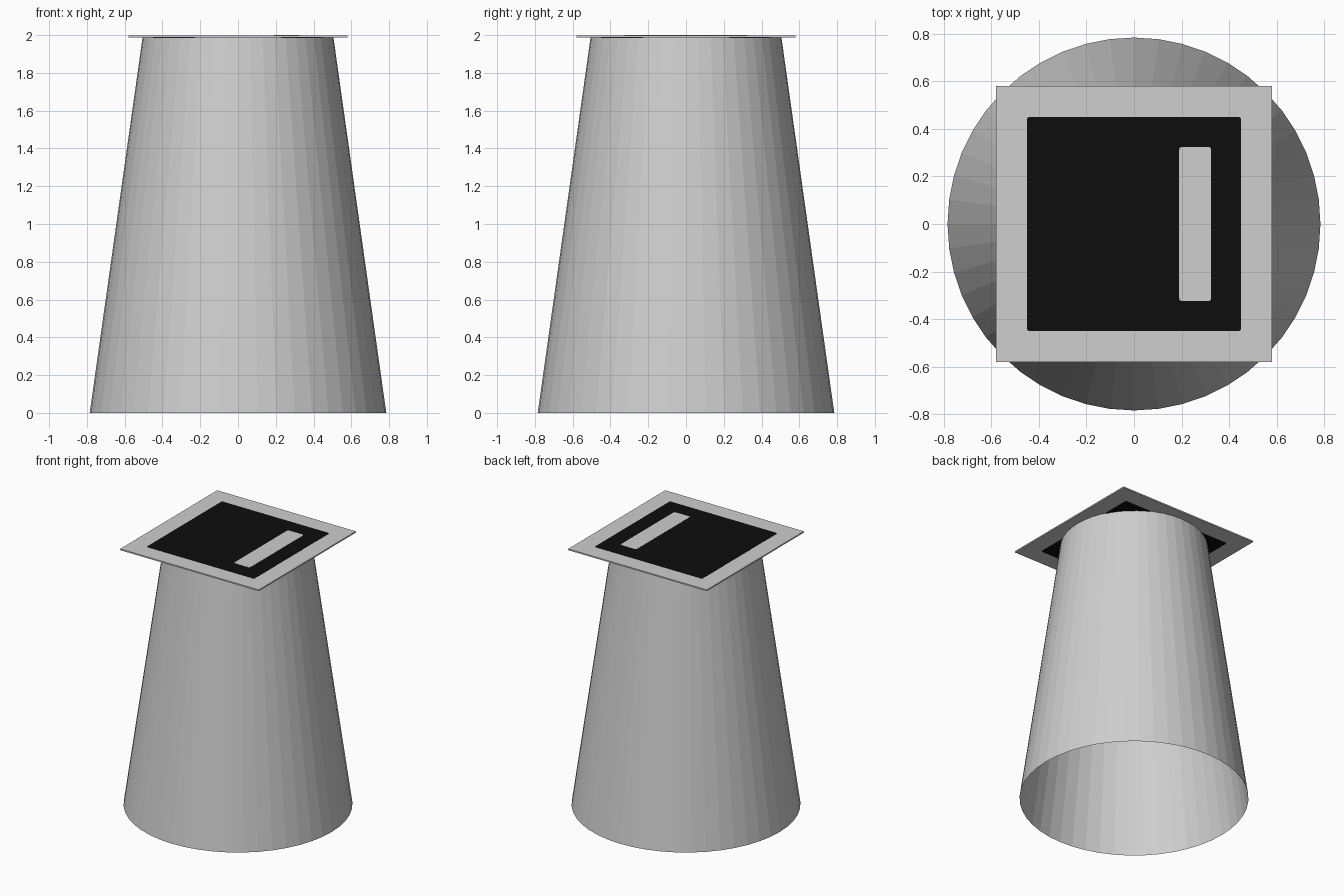
import bpy
import bmesh
from mathutils import Matrix

if "Cube" in bpy.data.objects:
    bpy.data.objects.remove(bpy.data.objects["Cube"])


def material(name, value):
    mat = bpy.data.materials.new(name)
    mat.diffuse_color = (value, value, value, 1)
    mat.use_nodes = True
    mat.node_tree.nodes["Principled BSDF"].inputs["Base Color"].default_value = mat.diffuse_color
    return mat


def add_object(name, bm, mat):
    mesh = bpy.data.meshes.new(name)
    bm.to_mesh(mesh)
    bm.free()
    mesh.materials.append(mat)
    obj = bpy.data.objects.new(name, mesh)
    bpy.context.collection.objects.link(obj)
    return obj


def slab(name, x0, x1, y0, y1, z0, z1, mat):
    bm = bmesh.new()
    centre = Matrix.Translation(((x0 + x1) / 2, (y0 + y1) / 2, (z0 + z1) / 2))
    size = Matrix.Diagonal((x1 - x0, y1 - y0, z1 - z0, 1))
    bmesh.ops.create_cube(bm, size=1, matrix=centre @ size)
    return add_object(name, bm, mat)


grey = material("light grey", 0.62)
black = material("black", 0.004)

# Open tapered body, flat-sided
HEIGHT = 1.99
bm = bmesh.new()
bmesh.ops.create_cone(bm, cap_ends=False, segments=48, radius1=0.785,
                      radius2=0.505, depth=HEIGHT,
                      matrix=Matrix.Translation((0, 0, HEIGHT / 2)))
add_object("tapered_body", bm, grey)

# Square top plate
slab("top_plate", -0.58, 0.58, -0.58, 0.58, 1.988, 1.998, grey)

# Black panel running through the plate, showing on both sides
panel = slab("black_panel", -0.45, 0.45, -0.45, 0.45, 1.985, 1.9992, black)

# Grey bar set on the panel, with slightly rounded corners
bar = slab("panel_bar", 0.19, 0.325, -0.325, 0.325, 1.985, 2.0, grey)


# Round only the upright corners of the panel and bar
for obj, radius in ((panel, 0.008), (bar, 0.012)):
    bm = bmesh.new()
    bm.from_mesh(obj.data)
    upright = [e for e in bm.edges
               if abs(e.verts[0].co.z - e.verts[1].co.z) > 0.001]
    bmesh.ops.bevel(bm, geom=upright, offset=radius, segments=2,
                    profile=0.5, affect='EDGES')
    bm.to_mesh(obj.data)
    bm.free()
